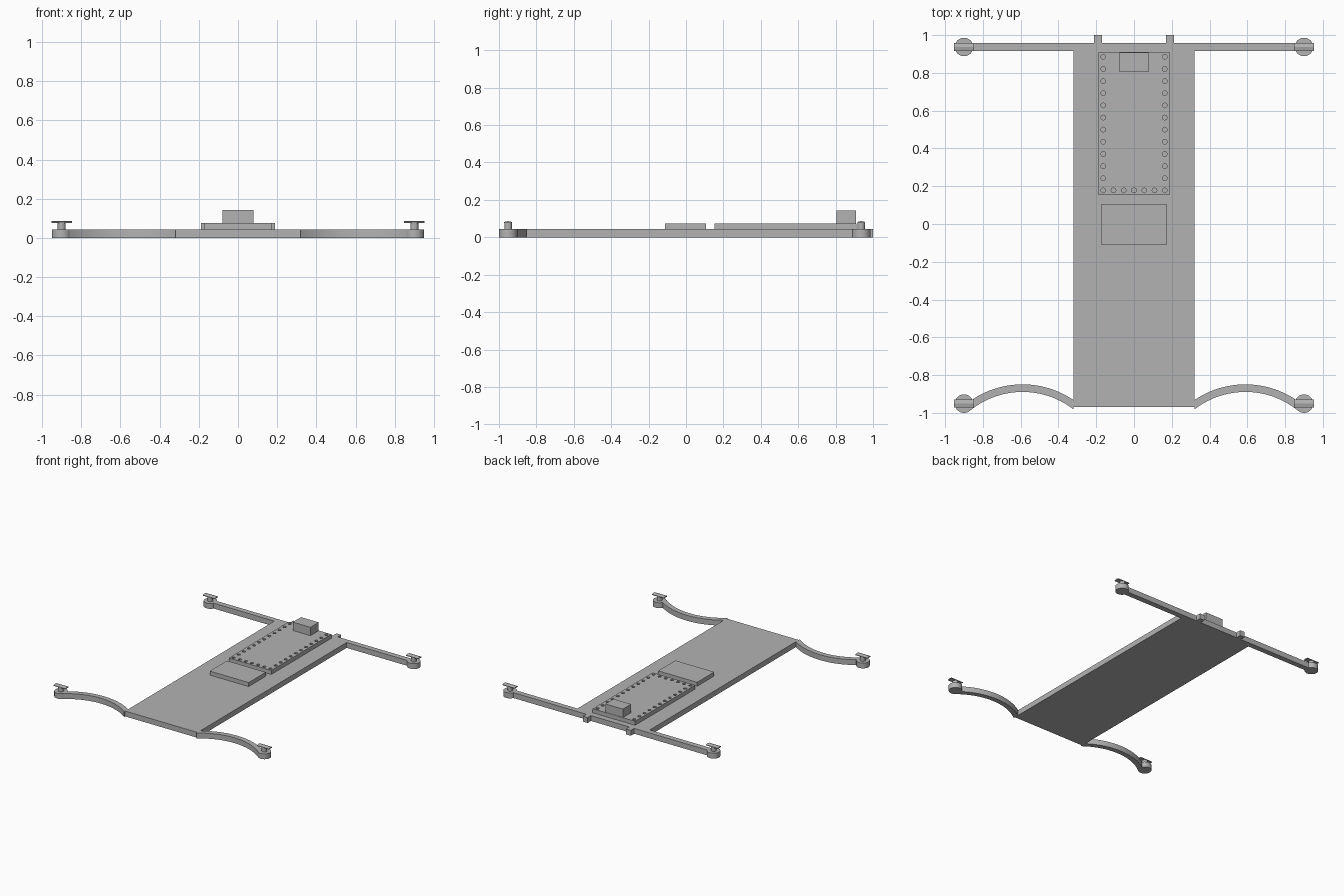
import bpy, bmesh, math

cube = bpy.data.objects.get("Cube")
if cube:
    bpy.data.objects.remove(cube, do_unlink=True)

grey = bpy.data.materials.new("plain grey")
grey.use_nodes = True
grey.diffuse_color = (0.45, 0.45, 0.45, 1)
grey.node_tree.nodes["Principled BSDF"].inputs["Base Color"].default_value = grey.diffuse_color

DECK = 0.043      # chassis thickness
PAD = 0.075       # top of the raised panels


def finish(name, bm):
    bmesh.ops.recalc_face_normals(bm, faces=bm.faces)
    mesh = bpy.data.meshes.new(name)
    bm.to_mesh(mesh)
    bm.free()
    mesh.materials.append(grey)
    obj = bpy.data.objects.new(name, mesh)
    bpy.context.collection.objects.link(obj)
    return obj


def add_prism(bm, outline, z0, z1):
    """Extrude a flat outline from z0 up to z1."""
    face = bm.faces.new([bm.verts.new((x, y, z0)) for x, y in outline])
    top = bmesh.ops.extrude_face_region(bm, geom=[face])["geom"]
    verts = [v for v in top if isinstance(v, bmesh.types.BMVert)]
    bmesh.ops.translate(bm, verts=verts, vec=(0, 0, z1 - z0))


def prism(name, outline, z0, z1):
    bm = bmesh.new()
    add_prism(bm, outline, z0, z1)
    return finish(name, bm)


def rect(x0, x1, y0, y1):
    return [(x0, y0), (x1, y0), (x1, y1), (x0, y1)]


def circle(x, y, r, n):
    return [(x + r * math.cos(math.tau * i / n), y + r * math.sin(math.tau * i / n))
            for i in range(n)]


def smooth(obj):
    bpy.ops.object.select_all(action='DESELECT')
    obj.select_set(True)
    bpy.context.view_layer.objects.active = obj
    bpy.ops.object.shade_smooth_by_angle(angle=math.radians(30))


# Deck, straight rear arms and two rear tabs as one outline
half = [(0.32, -0.968), (0.32, 0.915), (0.9, 0.915), (0.9, 0.958),
        (0.212, 0.958), (0.212, 1.0), (0.17, 1.0), (0.17, 0.958)]
prism("chassis", half + [(-x, y) for x, y in reversed(half)], 0, DECK)

# Curved front arms
for side, label in ((1, "left"), (-1, "right")):
    steps = 24
    xs = [-0.27 + 0.54 * i / steps for i in range(steps + 1)]
    arc = lambda r: [(side * (0.59 + x), -1.329 + math.sqrt(r * r - x * x)) for x in xs]
    smooth(prism("front_arm_" + label, arc(0.48) + arc(0.44)[::-1], 0, DECK))

# Motor pods with shaft and a shallow ridged blade
for end, y in (("front", -0.951), ("rear", 0.937)):
    for side, label in ((1, "left"), (-1, "right")):
        x = side * 0.9
        tag = end + "_" + label
        smooth(prism("motor_" + tag, circle(x, y, 0.049, 32), 0, DECK))
        smooth(prism("shaft_" + tag, circle(x, y, 0.02, 20), DECK, 0.08))
        bm = bmesh.new()
        section = [(-0.021, 0.077), (0.021, 0.077), (0.021, 0.082), (0, 0.087), (-0.021, 0.082)]
        face = bm.faces.new([bm.verts.new((x - 0.053, y + dy, z)) for dy, z in section])
        far = bmesh.ops.extrude_face_region(bm, geom=[face])["geom"]
        bmesh.ops.translate(bm, vec=(0.106, 0, 0),
                            verts=[v for v in far if isinstance(v, bmesh.types.BMVert)])
        finish("blade_" + tag, bm)

# Raised panels and rear block
board = prism("circuit_board", rect(-0.188, 0.188, 0.153, 0.911), DECK, PAD)
prism("battery_plate", rect(-0.172, 0.172, -0.111, 0.106), DECK, PAD)
prism("rear_block", rect(-0.078, 0.078, 0.804, 0.908), PAD, 0.142)

# Pin holes along three edges of the board
rows, columns = 12, 7
spots = [(s * 0.163, 0.178 + 0.707 * i / (rows - 1)) for i in range(rows) for s in (-1, 1)]
spots += [(-0.163 + 0.326 * i / (columns - 1), 0.178) for i in range(1, columns - 1)]
bm = bmesh.new()
for x, y in spots:
    add_prism(bm, circle(x, y, 0.013, 8), 0.03, 0.09)
cutter = finish("pin_hole_cutter", bm)
cutter.hide_render = True
cutter.hide_viewport = True
cutter.display_type = 'WIRE'
cut = board.modifiers.new("pin_holes", 'BOOLEAN')
cut.operation = 'DIFFERENCE'
cut.solver = 'EXACT'
cut.object = cutter
